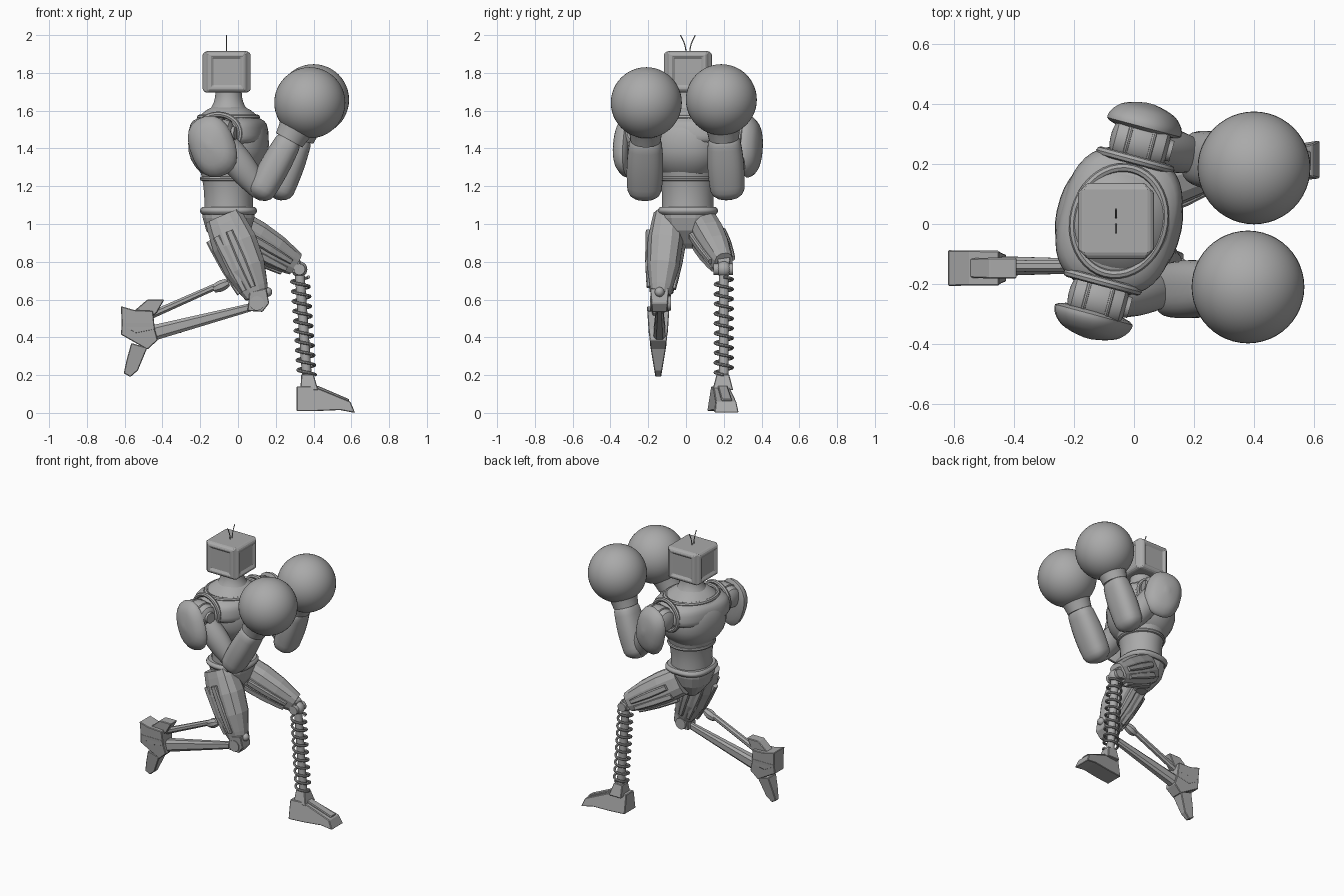
import bpy, bmesh, math
from mathutils import Vector

if "Cube" in bpy.data.objects:
    bpy.data.objects.remove(bpy.data.objects["Cube"], do_unlink=True)

grey = bpy.data.materials.new("plain grey")
grey.use_nodes = True
colour = (.4, .4, .4, 1)
grey.diffuse_color = colour
grey.node_tree.nodes["Principled BSDF"].inputs["Base Color"].default_value = colour

# The chest is twisted, left shoulder forward
twist = math.radians(-15)
ahead = Vector((math.cos(twist), math.sin(twist), 0))
across = Vector((-math.sin(twist), math.cos(twist), 0))
east, north, up = Vector((1, 0, 0)), Vector((0, 1, 0)), Vector((0, 0, 1))


def finish(name, bm, smooth=True, bevel=0):
    bmesh.ops.recalc_face_normals(bm, faces=bm.faces)
    mesh = bpy.data.meshes.new(name)
    bm.to_mesh(mesh)
    bm.free()
    mesh.materials.append(grey)
    for face in mesh.polygons:
        face.use_smooth = smooth
    if smooth:
        mesh.set_sharp_from_angle(angle=math.radians(35))
    part = bpy.data.objects.new(name, mesh)
    bpy.context.collection.objects.link(part)
    if bevel:
        modifier = part.modifiers.new("Bevel", "BEVEL")
        modifier.width, modifier.segments = bevel, 1


def frame(start, end, side):
    """Unit vectors for the width and depth of a limb."""
    axis = (end - start).normalized()
    wide = (side - axis * side.dot(axis)).normalized()
    return wide, wide.cross(axis)


def swell(t, first, last, bulge):
    return first + (last - first) * t + bulge * math.sin(math.pi * t)


def limb(name, start, end, first, last, bulge=0, flat=1, cap=0, steps=16,
         sides=28, power=2, side=north, smooth=True):
    """Swelling superellipse tube; cap is the share of the length that rounds off."""
    start, end = Vector(start), Vector(end)
    wide, deep = frame(start, end, side)
    bm = bmesh.new()
    loops = []
    for step in range(steps + 1):
        t = (1 - math.cos(math.pi * step / steps)) / 2
        radius = swell(t, first, last, bulge)
        if cap:
            k = min(1, min(t, 1 - t) / cap)
            radius *= max(.2, math.sqrt(k * (2 - k)))
        loop = []
        for i in range(sides):
            angle = math.tau * (i + .5) / sides
            u, v = (math.copysign(abs(k) ** (2 / power), k)
                    for k in (math.cos(angle), math.sin(angle)))
            loop.append(bm.verts.new(start.lerp(end, t) + radius * (deep * u + wide * v * flat)))
        loops.append(loop)
    for low, high in zip(loops, loops[1:]):
        for i in range(sides):
            bm.faces.new((low[i - 1], low[i], high[i], high[i - 1]))
    bm.faces.new(loops[0])
    bm.faces.new(loops[-1])
    finish(name, bm, smooth)


def prism(name, outline, middle, top, bottom, splay=0):
    """Side outline filled across y; its half width runs from top to bottom."""
    heights = [z for x, z in outline]
    low, high = min(heights), max(heights)
    bm = bmesh.new()
    caps = []
    for sign in (-1, 1):
        caps.append([])
        for x, z in outline:
            half = bottom + (top - bottom) * (z - low) / (high - low)
            y = middle + splay * (x - outline[0][0]) + sign * half
            caps[-1].append(bm.verts.new((x, y, z)))
        bm.faces.new(caps[-1])
    a, b = caps
    for i in range(len(outline)):
        bm.faces.new((a[i - 1], a[i], b[i], b[i - 1]))
    finish(name, bm, False, .004)


def ball(name, centre, radius, sides=48):
    bm = bmesh.new()
    bmesh.ops.create_uvsphere(bm, u_segments=sides, v_segments=sides // 2, radius=radius)
    bmesh.ops.translate(bm, verts=bm.verts, vec=centre)
    finish(name, bm)


def tube(name, points, radius, closed=False):
    curve = bpy.data.curves.new(name, "CURVE")
    curve.dimensions, curve.bevel_depth, curve.bevel_resolution = "3D", radius, 2
    curve.use_fill_caps = True
    spline = curve.splines.new("POLY")
    spline.points.add(len(points) - 1)
    spline.use_cyclic_u = closed
    for point, place in zip(spline.points, points):
        point.co = (*place, 1)
    helper = bpy.data.objects.new(name, curve)
    bm = bmesh.new()
    bm.from_mesh(bpy.data.meshes.new_from_object(helper))
    bpy.data.objects.remove(helper)
    finish(name, bm)


def ring(name, centre, u, v, radius):
    angles = [math.tau * i / 40 for i in range(40)]
    tube(name, [centre + u * math.cos(a) + v * math.sin(a) for a in angles], radius, True)


# Head with framed, sunken panels on its four sides
head = Vector((-.06, .01, 1.805))
bm = bmesh.new()
bmesh.ops.create_cube(bm, size=.22)
bmesh.ops.translate(bm, verts=bm.verts, vec=head)
bm.normal_update()
for thickness, depth in ((.02, .017), (.025, 0), (.006, -.01)):
    panels = [f for f in bm.faces if abs(f.normal.z) < .1 and f.calc_area() > .015]
    bmesh.ops.inset_individual(bm, faces=panels, thickness=thickness, depth=depth)
    bm.normal_update()
finish("head", bm, False, .006)
for sign in (-1, 1):
    bend = [t / 6 for t in range(7)]
    tube("antenna", [head + up * (.1 + .095 * t) + north * sign * (.01 + .03 * t * t)
                     for t in bend], .003)

# Torso, neck, shoulder yoke, belt and pelvis
spine = Vector((-.05, .01, 0))
limb("waist", spine + up * 1.07, spine + up * 1.3, .13, .155, -.01, flat=1.06)
limb("chest", spine + up * 1.21, spine + up * 1.64, .19, .19, .02, flat=1.02, cap=.45,
     sides=40, power=2.3, side=across)
limb("neck", spine + up * 1.55, spine + up * 1.71, .15, .07, -.025)
limb("shoulder_yoke", spine + up * 1.39, spine + up * 1.59, .19, .165, .02, flat=1.22, cap=.3,
     sides=40, power=2.7, side=across)
ring("yoke_rim", spine + up * 1.565, ahead * .15, across * .18, .015)
ring("chest_seam", spine + up * 1.24, east * .14, north * .15, .012)
limb("belt", spine + up * 1.05, spine + up * 1.09, .14, .14, .012, flat=1.06, power=2.6)
limb("pelvis", spine + up * .87, spine + up * 1.06, .04, .14, .03, steps=4, sides=16,
     power=2.6, smooth=False)

# Arms: shoulder joint, shell pad, upper arm, forearm, cuff and round glove
arms = (("right", -1, Vector((.12, -.22, 1.17)), Vector((.38, -.21, 1.642))),
        ("left", 1, Vector((.22, .22, 1.17)), Vector((.4, .187, 1.658))))
for tag, sign, elbow, fist in arms:
    out = across * sign
    hub = spine + out * .27 + up * 1.48
    limb(tag + "_shoulder_barrel", hub - ahead * .1, hub + ahead * .1, .06, .06, .02, cap=.1)
    limb(tag + "_barrel_cap", hub + ahead * .08, hub + ahead * .11, .04, .035)
    for shift in (-.04, .04):
        ring(tag + "_barrel_band", hub + ahead * shift, out * .073, up * .073, .008)
    limb(tag + "_shoulder_axle", hub - out * .12, hub, .05, .05)
    ring(tag + "_armhole_rim", hub - out * .06, ahead * .12, up * .1, .015)
    limb(tag + "_upper_arm", hub, elbow, .06, .05, .025, flat=.9)
    pad = hub + out * .08 - up * .07
    limb(tag + "_shoulder_pad", pad - out * .05, pad + out * .055, .12, .06, .025, flat=1.35,
         cap=.25, sides=20, power=2.4, side=east * (.4 if sign < 0 else .25) - up)
    wrist = elbow.lerp(fist, .65)
    limb(tag + "_forearm", elbow.lerp(fist, -.08), wrist, .07, .065, .012, flat=1.22,
         cap=.15, sides=24, power=2.5)
    limb(tag + "_cuff", elbow.lerp(fist, .58), fist, .08, .16, -.015)
    ball(tag + "_glove", fist, .188)

# Thighs, faceted, with raised strips
thighs = (("right", Vector((-.08, -.095, 1.04)), Vector((.1, -.135, .62)), .04),
          ("left", Vector((-.03, .09, .99)), Vector((.3, .2, .79)), .02))
for tag, hip, knee, bulge in thighs:
    size = (.1, .065, bulge)
    limb(tag + "_thigh", hip, knee, *size, flat=.78, steps=5, sides=12, power=2.6, smooth=False)
    wide, deep = frame(hip, knee, north)
    for angle in (0, 50, 90, 270, 310):
        around = math.radians(angle)
        ends = []
        for t in (.2, .9):
            reach = deep * math.cos(around) + wide * math.sin(around) * .78
            ends.append(hip.lerp(knee, t) + reach * swell(t, *size))
        limb(tag + "_thigh_strip", *ends, .02, .015, .006, steps=4, sides=8, power=4, smooth=False)

# Right knee and two-rod shin, folded back
middle = -.14
prism("right_knee", [(.05, .54), (.06, .64), (.15, .66), (.165, .58), (.13, .535)], middle, .05, .04)
limb("right_knee_pin", (.1, -.19, .58), (.1, -.08, .58), .038, .038, side=east)
ball("right_knee_knob", (.155, middle, .64), .026, 20)
limb("right_shin", (.07, middle, .56), (-.5, middle, .41), .022, .045, flat=.8, sides=8,
     power=3, smooth=False)
limb("right_calf_rod", (-.06, middle, .695), (-.5, middle, .5), .018, .022, sides=8, smooth=False)
limb("right_calf_joint", (-.05, middle, .69), (-.13, middle, .655), .02, .02, .012, sides=8)
limb("right_tendon", (-.3, middle, .43), (-.5, middle, .41), .006, .006, sides=8)

# Right foot, hanging toe down
middle = -.147
prism("right_heel", [(-.62, .565), (-.55, .545), (-.45, .54), (-.44, .44), (-.54, .42), (-.615, .46)],
      middle, .06, .05)
prism("right_ankle_fin", [(-.55, .54), (-.48, .6), (-.39, .6), (-.43, .53), (-.48, .49)],
      middle, .035, .03)
prism("right_instep", [(-.615, .48), (-.45, .48), (-.425, .385), (-.48, .335), (-.62, .415)],
      middle, .055, .04)
prism("right_toe", [(-.565, .37), (-.48, .345), (-.53, .225), (-.57, .19), (-.605, .21), (-.59, .28)],
      middle, .045, .015)

# Left knee, spring shin and foot
knee, ankle = Vector((.325, .2, .76)), Vector((.365, .2, .19))
ball("left_knee", knee, .042, 24)
limb("left_knee_pin", knee - north * .055, knee + north * .05, .03, .03, side=east)
prism("left_knee_bracket", [(.26, .75), (.27, .85), (.33, .81), (.33, .73)], knee.y, .035, .03)
limb("left_shin_core", knee, ankle, .026, .026)
turns, steps = 10, 24
spring = []
for i in range(turns * steps + 1):
    angle = math.tau * i / steps
    centre = knee.lerp(ankle, .07 + .91 * i / (turns * steps))
    spring.append(centre + .046 * (east * math.cos(angle) + north * math.sin(angle)))
tube("left_shin_spring", spring, .008)
prism("left_ankle", [(.33, .12), (.335, .205), (.4, .205), (.425, .12)], .195, .033, .055)
prism("left_foot", [(.31, .01), (.31, .14), (.4, .14), (.595, .06), (.62, 0), (.54, .015), (.42, .01)],
      .175, .042, .064, splay=.13)
prism("left_foot_ridge", [(.39, .13), (.42, .145), (.59, .072), (.58, .05)], .19, .025, .028, splay=.13)
